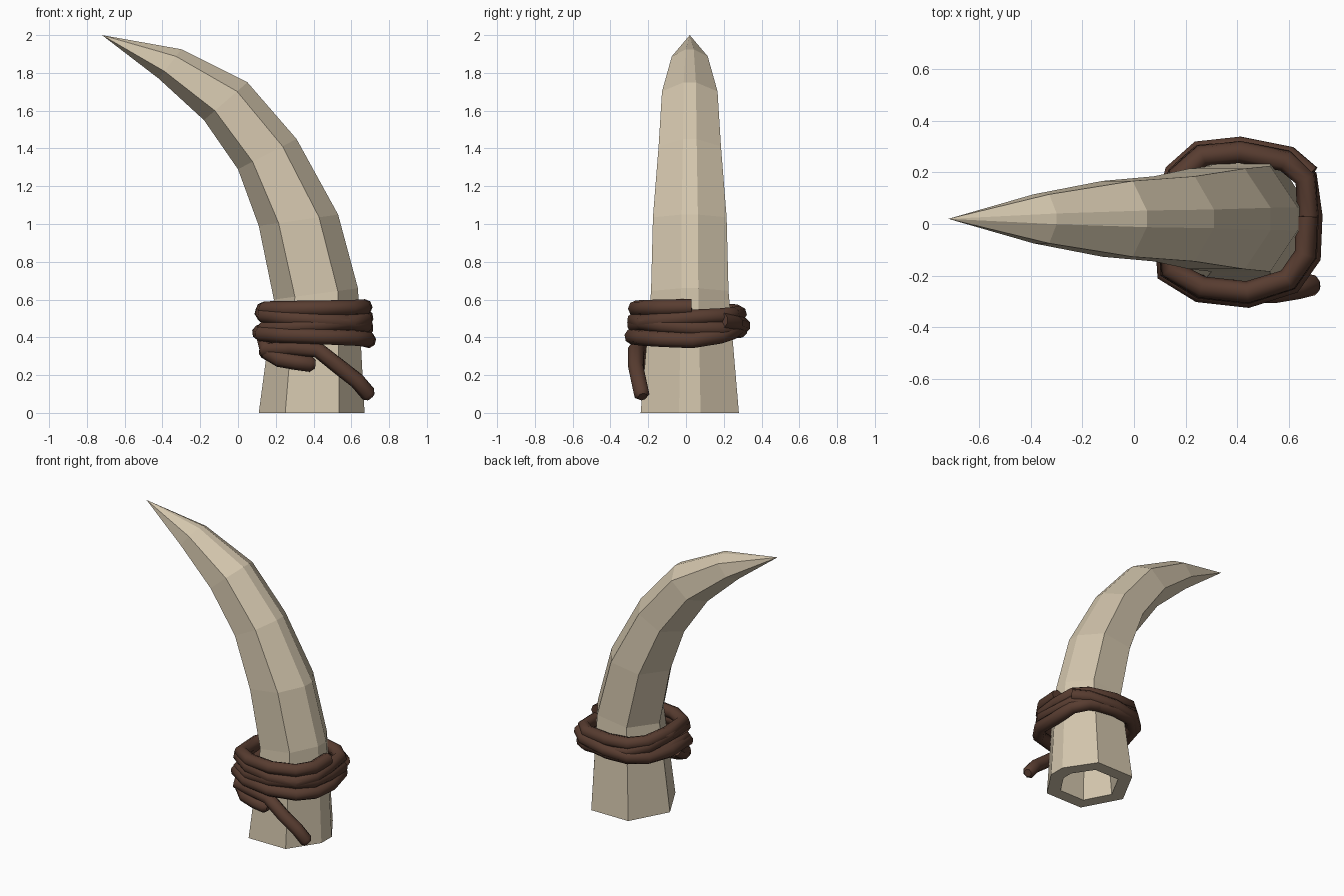
import bpy, bmesh
from mathutils import Vector

if "Cube" in bpy.data.objects:
    bpy.data.objects.remove(bpy.data.objects["Cube"])


def material(name, rgb):
    m = bpy.data.materials.new(name)
    m.diffuse_color = (*rgb, 1)
    m.use_nodes = True
    m.node_tree.nodes["Principled BSDF"].inputs["Base Color"].default_value = m.diffuse_color
    return m


bone = material("pale bone", (0.65, 0.56, 0.415))
leather = material("brown leather", (0.098, 0.046, 0.03))

# Horn: seven-sided rings swept between an inner and an outer bend line
Y0 = 0.02
SECTION = [(0, 0), (.25, -1), (.76, -1), (1, -.22), (1, .22), (.76, 1), (.25, 1)]
# inner x, inner z, outer x, outer z, half depth
RINGS = [(.11, 0, .67, 0, .26), (.19, .60, .635, .66, .205),
         (.11, .99, .53, 1.05, .195), (0, 1.29, .31, 1.45, .165),
         (-.18, 1.55, .05, 1.75, .147), (-.42, 1.77, -.30, 1.925, .095)]
bm = bmesh.new()


def add_ring(ix, iz, ox, oz, half):
    a, b = Vector((ix, Y0, iz)), Vector((ox, Y0, oz))
    return [bm.verts.new(a.lerp(b, t) + Vector((0, s * half, 0))) for t, s in SECTION]


def bridge(r, s):
    for i in range(len(r)):
        j = (i + 1) % len(r)
        bm.faces.new((r[i], r[j], s[j], s[i]))


# hollow socket first, then the rim, then the outer skin
loops = [add_ring(*r) for r in [(.25, .45, .55, .45, .13), (.205, 0, .58, 0, .175)] + RINGS]
bm.faces.new(loops[0])
for r, s in zip(loops, loops[1:]):
    bridge(r, s)
tip = bm.verts.new((-.72, Y0, 2))
last = loops[-1]
for i in range(len(last)):
    bm.faces.new((last[i], last[(i + 1) % len(last)], tip))
bmesh.ops.recalc_face_normals(bm, faces=bm.faces)
mesh = bpy.data.meshes.new("horn")
bm.to_mesh(mesh)
bm.free()
mesh.materials.append(bone)
bpy.context.collection.objects.link(bpy.data.objects.new("horn", mesh))


# Leather cord: thick poly paths turned into mesh tubes
def cord(name, points, end_radius=1.0):
    cu = bpy.data.curves.new(name, 'CURVE')
    cu.dimensions = '3D'
    cu.bevel_depth = .043
    cu.bevel_resolution = 2
    cu.use_fill_caps = True
    sp = cu.splines.new('POLY')
    sp.points.add(len(points) - 1)
    for p, co in zip(sp.points, points):
        p.co = (*co, 1)
    sp.points[-1].radius = end_radius
    cu.materials.append(leather)
    ob = bpy.data.objects.new(name, cu)
    bpy.context.collection.objects.link(ob)
    bpy.ops.object.select_all(action='DESELECT')
    ob.select_set(True)
    bpy.context.view_layer.objects.active = ob
    bpy.ops.object.convert(target='MESH')
    bpy.ops.object.shade_smooth_by_angle(angle=.9)


# one turn around the horn: right side, front, left side, back
TURN = [(.675, .03), (.67, -.12), (.60, -.22), (.44, -.27), (.26, -.25), (.14, -.18),
        (.13, .02), (.17, .19), (.26, .27), (.41, .285), (.59, .25), (.67, .18)]
# height on the right, left, and right again, plus how far the turn bulges
TURNS = [(.56, .545, .505, .98), (.505, .43, .45, 1.0), (.45, .53, .385, 1.0),
         (.385, .425, .50, 1.05)]
wrap = []
n = len(TURN)
for z0, z1, z2, grow in TURNS:
    for i, (x, y) in enumerate(TURN):
        t = i / (n / 2)
        z = z0 + (z1 - z0) * t if t <= 1 else z1 + (z2 - z1) * (t - 1)
        wrap.append((.40 + (x - .40) * grow, y * grow, z))
cord("cord_wrap", wrap)

# Loose ends hanging on the front left
cord("cord_long_end", [(.14, -.14, .40), (.15, -.20, .33), (.28, -.245, .345), (.42, -.265, .335),
                       (.54, -.265, .24), (.63, -.25, .17), (.69, -.235, .10), (.705, -.23, .085)], .6)
cord("cord_short_end", [(.16, -.12, .37), (.15, -.19, .325), (.22, -.235, .285),
                        (.31, -.25, .27), (.385, -.25, .26), (.41, -.25, .258)], .5)
